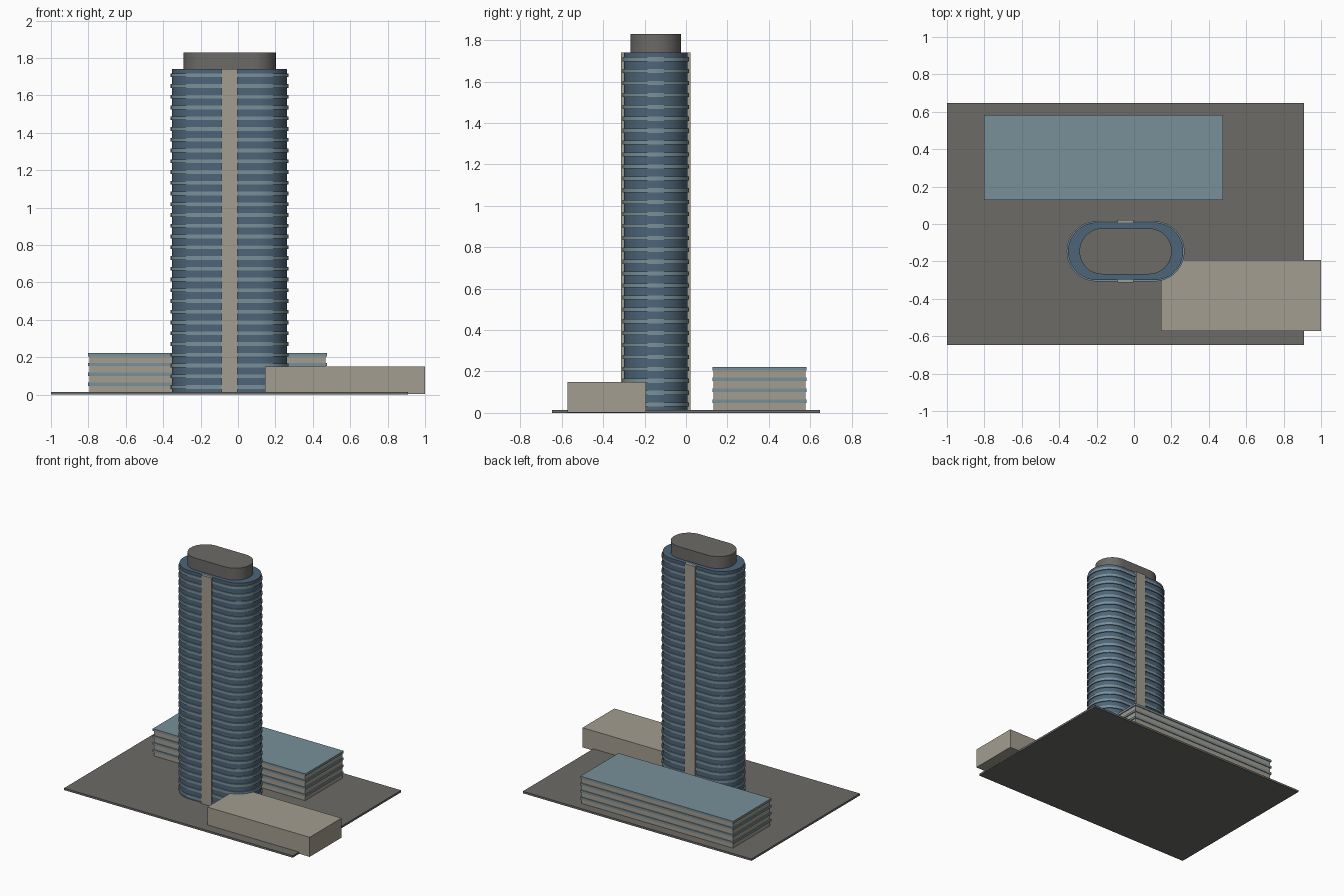
import bpy, bmesh, math

if "Cube" in bpy.data.objects:
    bpy.data.objects.remove(bpy.data.objects["Cube"])


def material(name, rgb):
    m = bpy.data.materials.new(name)
    m.diffuse_color = (*rgb, 1)
    m.use_nodes = True
    m.node_tree.nodes["Principled BSDF"].inputs["Base Color"].default_value = m.diffuse_color
    return m


GLASS = material("blue_glass", (0.075, 0.13, 0.19))
BAND = material("pale_blue", (0.19, 0.28, 0.32))
STONE = material("stone", (0.37, 0.34, 0.28))
DARK = material("dark_grey", (0.15, 0.145, 0.135))


def finish(name, bm, mat, smooth=False):
    bmesh.ops.recalc_face_normals(bm, faces=bm.faces)
    me = bpy.data.meshes.new(name)
    bm.to_mesh(me)
    bm.free()
    me.materials.append(mat)
    ob = bpy.data.objects.new(name, me)
    bpy.context.collection.objects.link(ob)
    if smooth:
        bpy.ops.object.select_all(action='DESELECT')
        ob.select_set(True)
        bpy.context.view_layer.objects.active = ob
        bpy.ops.object.shade_smooth_by_angle(angle=math.radians(30))
    return ob


def add_prism(bm, outline, z0, z1):
    face = bm.faces.new([bm.verts.new((x, y, z0)) for x, y in outline])
    top = bmesh.ops.extrude_face_region(bm, geom=[face], use_keep_orig=True)
    verts = [g for g in top["geom"] if isinstance(g, bmesh.types.BMVert)]
    bmesh.ops.translate(bm, verts=verts, vec=(0, 0, z1 - z0))


def rect(x0, x1, y0, y1):
    return [(x0, y0), (x1, y0), (x1, y1), (x0, y1)]


def stadium(half_straight, r, cx=-0.045, cy=-0.146, n=24):
    pts = []
    for side in (1, -1):
        for i in range(n + 1):
            a = math.pi * i / n - side * math.pi / 2
            pts.append((cx + side * half_straight + r * math.cos(a), cy + r * math.sin(a)))
    return pts


def part(name, outlines, mat, smooth=False):
    bm = bmesh.new()
    for o in outlines:
        add_prism(bm, *o)
    return finish(name, bm, mat, smooth)


# Ground plate
part("site_plate", [(rect(-1, 0.91, -0.647, 0.647), 0, 0.015)], DARK)

# Tower with rounded ends, floor bands and roof cap
part("tower_body", [(stadium(0.154, 0.154), 0.004, 1.74)], GLASS, True)
part("tower_floor_bands",
     [(stadium(0.154, 0.161), 0.03 + i * 0.0575, 0.05 + i * 0.0575) for i in range(30)],
     BAND, True)
part("tower_roof_cap", [(stadium(0.124, 0.123), 1.735, 1.83)], DARK, True)

# Vertical stone strips on front and back
part("tower_strips", [(rect(-0.089, -0.004, y, y + 0.03), 0.004, 1.74)
                      for y in (-0.313, -0.009)], STONE)

# Low building behind, with projecting slabs
part("rear_block", [(rect(-0.795, 0.468, 0.133, 0.577), 0.004, 0.21)], STONE)
part("rear_block_slabs", [(rect(-0.802, 0.475, 0.127, 0.583), z, z + 0.017)
                          for z in (0.047, 0.1, 0.153, 0.204)], BAND)

# Plain entrance block at the front right
part("front_block", [(rect(0.145, 1.0, -0.573, -0.193), 0.002, 0.15)], STONE)
